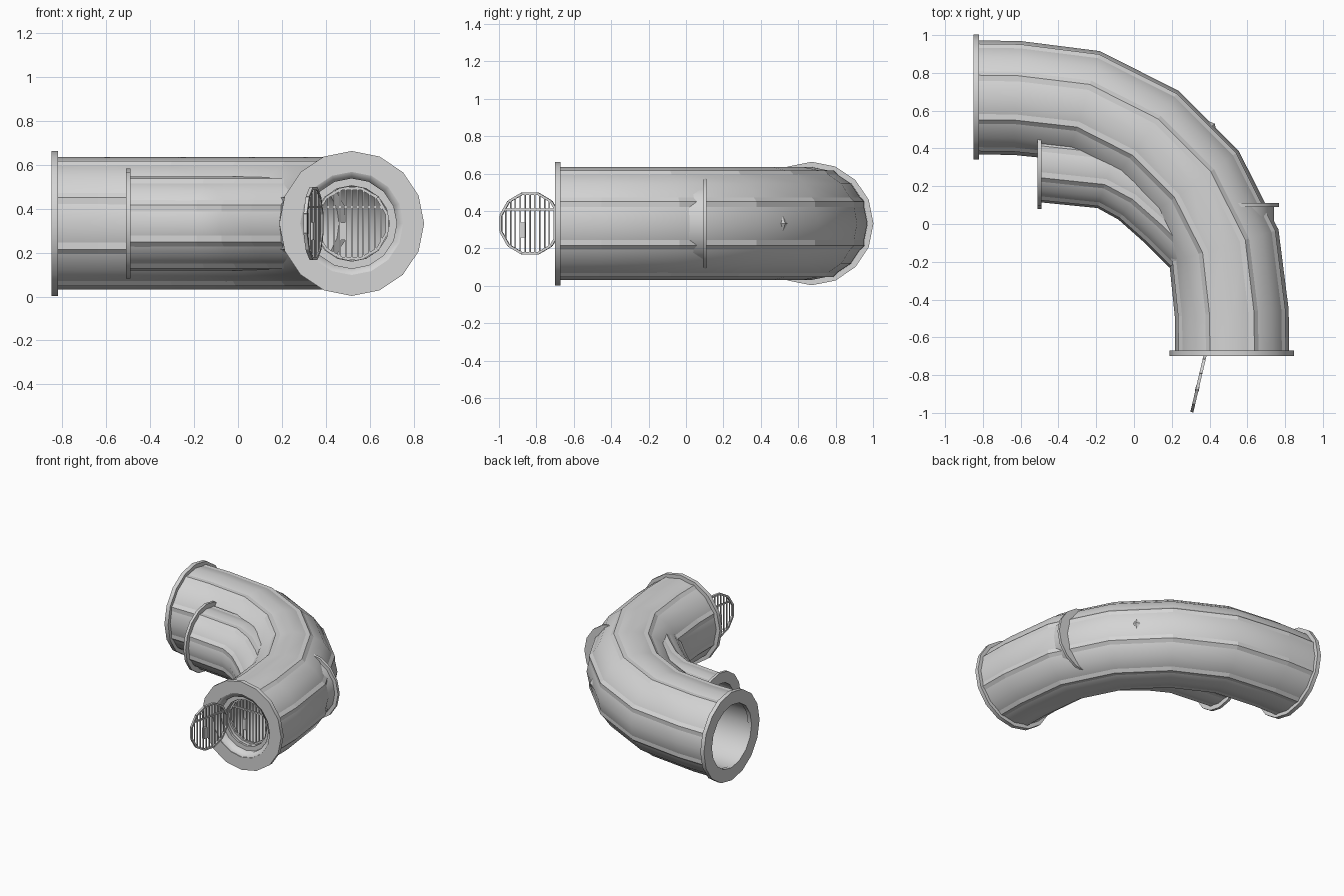
import bpy, bmesh, math
from mathutils import Vector, Matrix

if "Cube" in bpy.data.objects:
    bpy.data.objects.remove(bpy.data.objects["Cube"])

ZC = 0.333  # height of all pipe axes

GREY = bpy.data.materials.new("concrete_grey")
GREY.diffuse_color = (0.66, 0.66, 0.66, 1)
GREY.use_nodes = True
GREY.node_tree.nodes["Principled BSDF"].inputs["Base Color"].default_value = GREY.diffuse_color


def finish(name, bm, smooth=None):
    bmesh.ops.recalc_face_normals(bm, faces=bm.faces)
    me = bpy.data.meshes.new(name)
    bm.to_mesh(me)
    bm.free()
    me.materials.append(GREY)
    ob = bpy.data.objects.new(name, me)
    bpy.context.collection.objects.link(ob)
    if smooth:
        bpy.ops.object.select_all(action='DESELECT')
        ob.select_set(True)
        bpy.context.view_layer.objects.active = ob
        bpy.ops.object.shade_smooth_by_angle(angle=math.radians(smooth))
    return ob


def pipe(name, path, r_out, r_in, n=16, turn=0.0, smooth=40, r_in_start=None):
    """Hollow pipe along a flat path, with closed annular ends."""
    pts = [Vector((x, y, ZC)) for x, y in path]
    bm = bmesh.new()
    shells = []
    for k, r in enumerate((r_out, r_in)):
        rings = []
        for i, p in enumerate(pts):
            t = (pts[min(i + 1, len(pts) - 1)] - pts[max(i - 1, 0)]).normalized()
            if 0 < i < len(pts) - 1:   # true mitre direction
                t = ((pts[i + 1] - p).normalized() + (p - pts[i - 1]).normalized()).normalized()
            elif abs(t.y) < 0.2:
                t = Vector((math.copysign(1, t.x), 0, 0))
            elif abs(t.x) < 0.2:
                t = Vector((0, math.copysign(1, t.y), 0))
            side = Vector((t.y, -t.x, 0))
            rr = r_in_start if (k == 1 and i == 0 and r_in_start) else r
            ring = []
            for j in range(n):
                a = 2 * math.pi * j / n + turn
                ring.append(bm.verts.new(p + side * rr * math.sin(a) + Vector((0, 0, rr * math.cos(a)))))
            rings.append(ring)
        for a, b in zip(rings, rings[1:]):
            for j in range(n):
                bm.faces.new((a[j], a[(j + 1) % n], b[(j + 1) % n], b[j]))
        shells.append(rings)
    for e in (0, -1):
        o, q = shells[0][e], shells[1][e]
        for j in range(n):
            bm.faces.new((o[j], o[(j + 1) % n], q[(j + 1) % n], q[j]))
    return finish(name, bm, smooth)


# Main bend: a swollen quarter turn about a corner
CX, CY = -0.84, -0.69
bend = [(0, 1.36), (9.2, 1.375), (23.5, 1.435), (38, 1.46), (52, 1.46),
        (66.5, 1.435), (80.8, 1.375), (90, 1.36)]
main = [(CX + r * math.sin(math.radians(a)), CY + r * math.cos(math.radians(a))) for a, r in bend]
pipe("main_pipe", main, 0.302, 0.24)
# Low ridges: corners of an eight sided pipe showing through the main wall
pipe("main_ridges", main, 0.308, 0.27, 8, math.pi / 8, None)

# Inner branch leaving the bend
branch = [(-0.5, 0.33), (-0.13, 0.29), (0.04, 0.2), (0.2, 0.06), (0.34, -0.08)]
pipe("branch_pipe", branch, 0.215, 0.17)
pipe("branch_ridges", branch, 0.221, 0.19, 8, math.pi / 8, None)

# Straight pipe through the front mouth, coming out of the outer side
pipe("straight_pipe", [(0.52, -0.63), (0.52, 0.1)], 0.22, 0.17)

# End flanges
pipe("back_flange", [(-0.85, 0.672), (-0.82, 0.672)], 0.33, 0.235)
pipe("branch_flange", [(-0.51, 0.33), (-0.49, 0.33)], 0.25, 0.17)
pipe("straight_flange", [(0.52, 0.11), (0.52, 0.09)], 0.247, 0.17)
pipe("front_flange", [(0.518, -0.7), (0.518, -0.67)], 0.33, 0.235)

# Rounded funnel inside the front mouth
pipe("mouth_funnel", [(0.518, -0.698), (0.518, -0.675), (0.518, -0.62)], 0.25, 0.205, 16,
     r_in_start=0.24, smooth=80)
pipe("mouth_rim", [(0.518, -0.645), (0.518, -0.61)], 0.22, 0.172)

# Small pointed bump on the outside of the bend
bm = bmesh.new()
out = Vector((1, 0.85, 0)).normalized()
rot = out.to_track_quat('Z', 'Y').to_matrix().to_4x4()
bmesh.ops.create_cone(bm, cap_ends=True, segments=4, radius1=0.16, radius2=0, depth=0.08,
                      matrix=Matrix.Translation(Vector((0.397, 0.505, ZC))) @ rot)
finish("side_bump", bm)


def grate(name, centre, angle, r=0.16, bars=11):
    """Round barred grate; its flat side runs along the given angle."""
    bm = bmesh.new()

    def bar(x, z, lx, lz, tilt=0.0, ly=0.012):
        m = (Matrix.Translation((x, 0, z)) @ Matrix.Rotation(tilt, 4, 'Y')
             @ Matrix.Diagonal((lx, ly, lz, 1)))
        bmesh.ops.create_cube(bm, size=1, matrix=m)

    n = 12
    for i in range(n):   # rim
        a = 2 * math.pi * i / n
        bar(r * math.sin(a), r * math.cos(a), 2 * r * math.tan(math.pi / n), 0.013, a, 0.016)
    for i in range(bars):   # upright bars
        x = -r + 2 * r * (i + 1) / (bars + 1)
        bar(x, 0, 0.007, 2 * math.sqrt(r * r - x * x), 0, 0.007)
    bar(0, 0.075, 2 * math.sqrt(r * r - 0.075 ** 2), 0.01)   # cross bar
    bar(-0.04, -0.035, 0.03, 0.08, 0, 0.02)   # lock plate
    ob = finish(name, bm)
    ob.matrix_world = Matrix.Translation(centre) @ Matrix.Rotation(angle, 4, 'Z')
    return ob


# One grate swung open, one closed inside the mouth
grate("open_grate", (0.344, -0.834, ZC), math.atan2(0.3, 0.07))
grate("closed_grate", (0.518, -0.6, ZC), 0)
